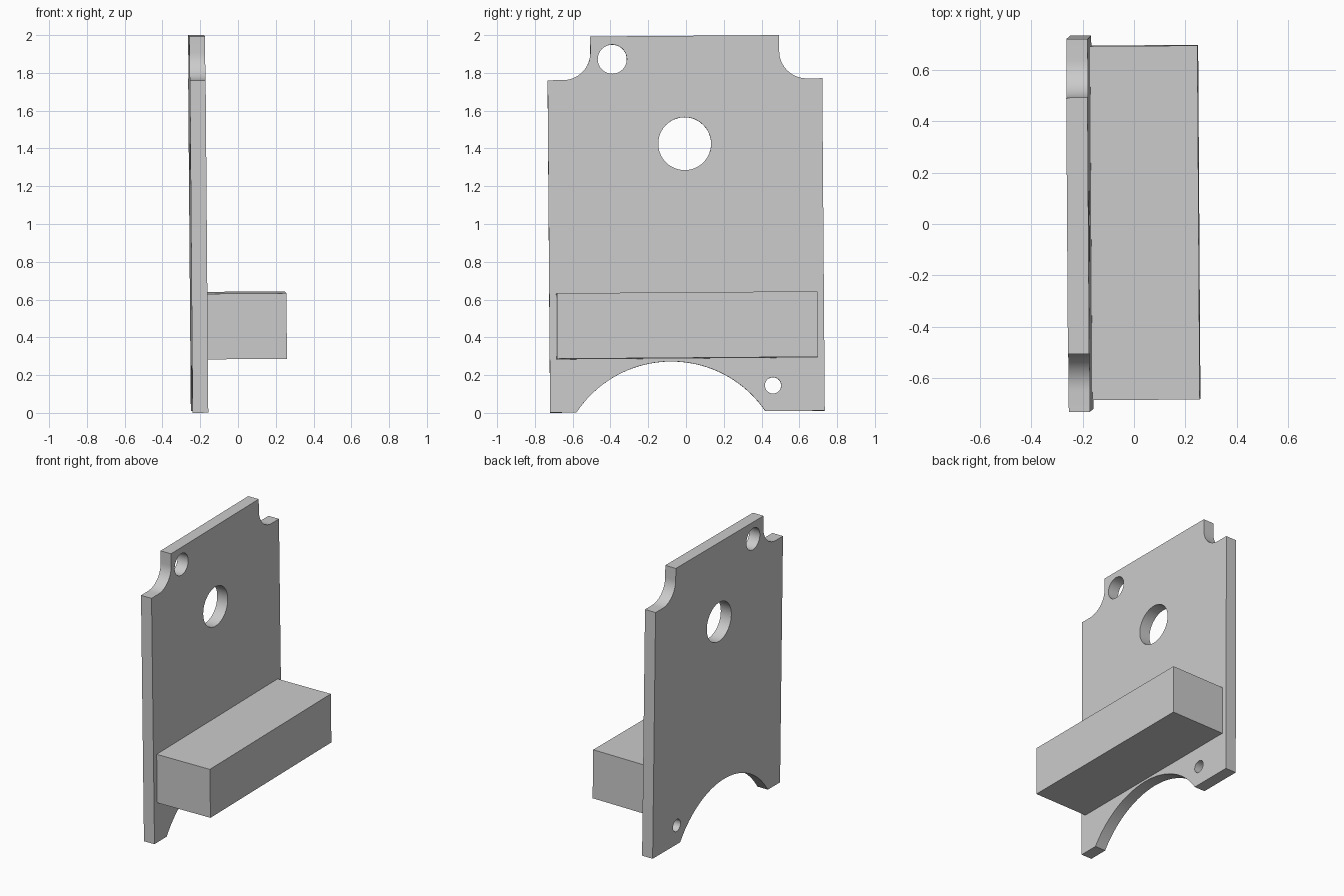
import bpy, bmesh
from math import cos, sin, asin, pi
from mathutils import Matrix, Vector, Euler

if "Cube" in bpy.data.objects:
    bpy.data.objects.remove(bpy.data.objects["Cube"], do_unlink=True)

GREY = (0.6, 0.6, 0.6, 1)
grey = bpy.data.materials.new("plain_grey")
grey.use_nodes = True
grey.diffuse_color = GREY
grey.node_tree.nodes["Principled BSDF"].inputs["Base Color"].default_value = GREY

# The whole bracket leans slightly about this pivot
pivot = Vector((-0.21, 0, 1))
lean = (Matrix.Translation(pivot)
        @ Euler((0.0075, -0.008, 0.0065)).to_matrix().to_4x4()
        @ Matrix.Translation(-pivot))

BACK, FACE, FRONT = -0.253, -0.170, 0.249    # plate back, plate face, bar end
HALF, TOP, BOTTOM = 0.727, 1.996, 0.006
NECK, STEP, FILLET = 0.5, 1.766, 0.145


def arc(cy, cz, r, start, end, steps):
    angles = [start + (end - start) * i / steps for i in range(steps + 1)]
    return [(cy + r * cos(a), cz + r * sin(a)) for a in angles]


def add_object(name, bm):
    bmesh.ops.recalc_face_normals(bm, faces=bm.faces)
    bm.transform(lean)
    mesh = bpy.data.meshes.new(name)
    bm.to_mesh(mesh)
    bm.free()
    mesh.materials.append(grey)
    obj = bpy.data.objects.new(name, mesh)
    bpy.context.collection.objects.link(obj)
    return obj


# Plate outline: bottom arch, then the two rounded corner notches
arch_y, arch_r, arch_half = -0.0875, 0.602, 0.5
sweep = asin(arch_half / arch_r)
arch_z = BOTTOM - arch_r * cos(sweep)
notch = arc(NECK + FILLET, STEP + FILLET, FILLET, 1.5 * pi, pi, 16)
right_half = [(HALF, BOTTOM), (HALF, STEP)] + notch + [(NECK, TOP)]
left_half = [(-y, z) for y, z in reversed(right_half)]
outline = (arc(arch_y, arch_z, arch_r, pi / 2 + sweep, pi / 2 - sweep, 40)
           + right_half + left_half)

# Through holes: centre and radius
holes = [(-0.004, 1.425, 0.14), (-0.384, 1.875, 0.077), (0.454, 0.142, 0.043)]
loops = [outline] + [arc(y, z, r, 0, 2 * pi, 48)[:-1] for y, z, r in holes]

# Filled profile extruded to the plate thickness
profile = bpy.data.curves.new("plate_profile", "CURVE")
profile.dimensions = "2D"
profile.fill_mode = "BOTH"
profile.extrude = (FACE - BACK) / 2
for loop in loops:
    spline = profile.splines.new("POLY")
    spline.points.add(len(loop) - 1)
    for point, (y, z) in zip(spline.points, loop):
        point.co = (y, z, 0, 1)
    spline.use_cyclic_u = True
helper = bpy.data.objects.new("plate_profile", profile)
bpy.context.collection.objects.link(helper)
bpy.context.view_layer.update()
solid = bpy.data.meshes.new_from_object(
    helper.evaluated_get(bpy.context.evaluated_depsgraph_get()))
bm = bmesh.new()
bm.from_mesh(solid)
bpy.data.objects.remove(helper)
bpy.data.meshes.remove(solid)
bmesh.ops.remove_doubles(bm, verts=bm.verts, dist=0.0002)

# Stand the profile up, facing +x
stand = Matrix(((0, 0, 1, (BACK + FACE) / 2), (1, 0, 0, 0), (0, 1, 0, 0), (0, 0, 0, 1)))
bm.transform(stand)
for face in bm.faces:
    face.material_index = 0
plate = add_object("mounting_plate", bm)

# Cross bar
low, high, bar_half = 0.288, 0.635, 0.69
bm = bmesh.new()
bmesh.ops.create_cube(bm, size=1)
bm.transform(Matrix.Translation(((FACE + FRONT) / 2, 0, (low + high) / 2))
             @ Matrix.Diagonal((FRONT - FACE, 2 * bar_half, high - low, 1)))
add_object("cross_bar", bm)

# Smooth the curved walls, keep the rims sharp
bpy.ops.object.select_all(action="DESELECT")
plate.select_set(True)
bpy.context.view_layer.objects.active = plate
bpy.ops.object.shade_smooth_by_angle(angle=pi / 6)
